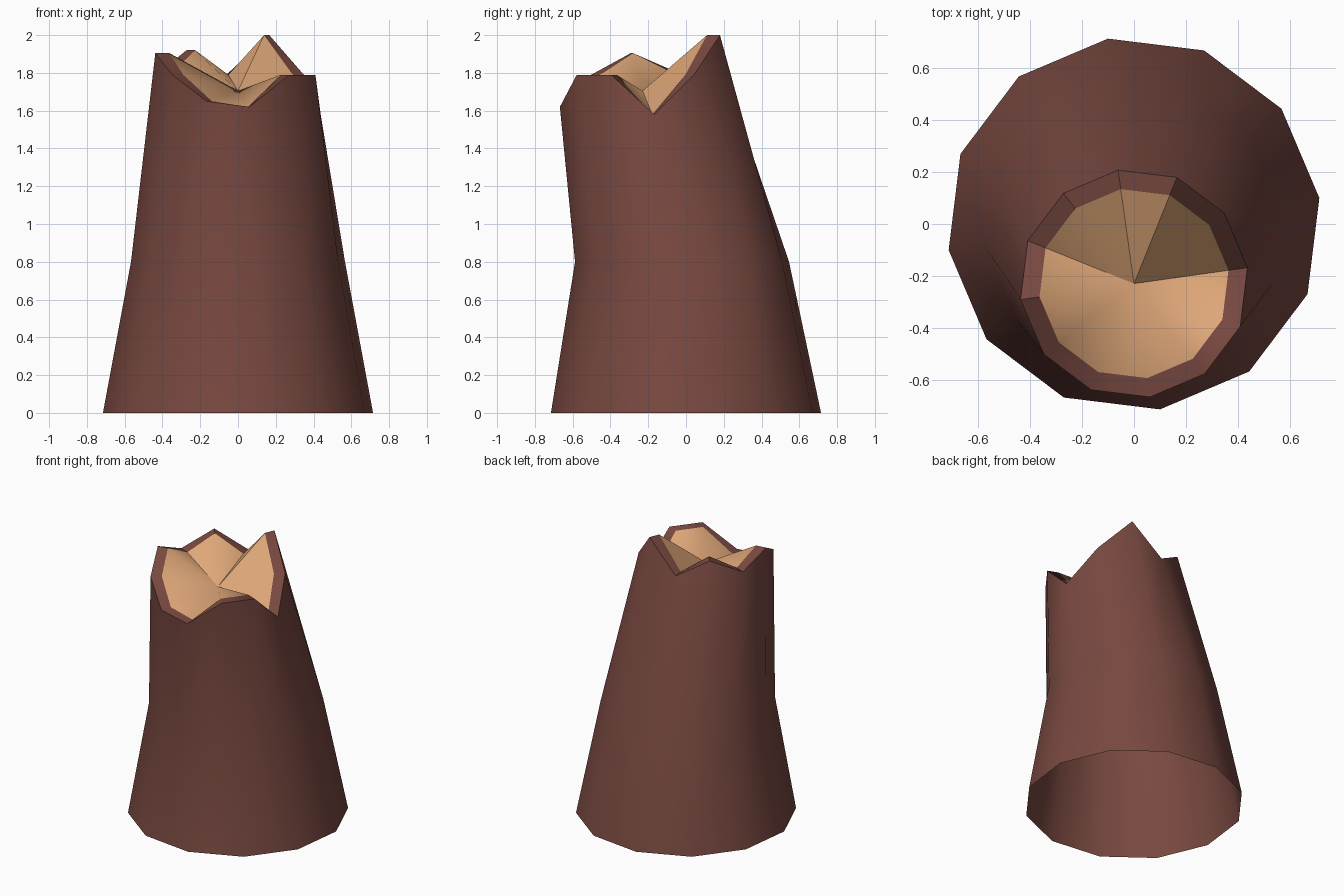
import bpy
from math import radians, cos, sin

if "Cube" in bpy.data.objects:
    bpy.data.objects.remove(bpy.data.objects["Cube"])

SIDES = 12
# jagged rim heights, counter-clockwise starting at the right (+x)
RIM_Z = [1.58, 1.79, 2.0, 1.79, 1.92, 1.81, 1.905, 1.79, 1.65, 1.62, 1.79, 1.79]
TOP_Y = -0.23


def material(name, rgb):
    m = bpy.data.materials.new(name)
    m.diffuse_color = (*rgb, 1)
    m.use_nodes = True
    m.node_tree.nodes["Principled BSDF"].inputs["Base Color"].default_value = m.diffuse_color
    return m


def ring(radius, cy, heights):
    """Twelve-sided ring, turned 8 degrees, with a height per corner."""
    return [(radius * cos(radians(8 + 30 * k)), cy + radius * sin(radians(8 + 30 * k)), z)
            for k, z in enumerate(heights)]


def make(name, verts, faces, mat, angle):
    me = bpy.data.meshes.new(name)
    me.from_pydata(verts, [], faces)
    me.materials.append(mat)
    me.shade_smooth()
    me.set_sharp_from_angle(angle=radians(angle))
    ob = bpy.data.objects.new(name, me)
    bpy.context.collection.objects.link(ob)
    return ob


bark = material("bark brown", (0.19, 0.066, 0.052))
wood = material("cut wood tan", (0.74, 0.39, 0.19))

# Bark: flared base, waist, jagged rim and the rim's inner lip (open underneath)
inner = ring(0.368, TOP_Y, RIM_Z)
rings = [ring(0.722, 0, [0] * SIDES),
         ring(0.572, -0.021, [0.8] * SIDES),
         ring(0.442, TOP_Y, RIM_Z),
         inner]
verts = [v for r in rings for v in r]
faces = []
for r in range(len(rings) - 1):
    for k in range(SIDES):
        n = (k + 1) % SIDES
        a, b = r * SIDES, (r + 1) * SIDES
        faces.append((a + k, a + n, b + n, b + k))
make("stump_bark", verts, faces, bark, 50)

# Broken wood: a fan from the rim down to a central point
fan = [(k, (k + 1) % SIDES, SIDES) for k in range(SIDES)]
make("broken_wood_top", inner + [(0, TOP_Y, 1.705)], fan, wood, 60)
